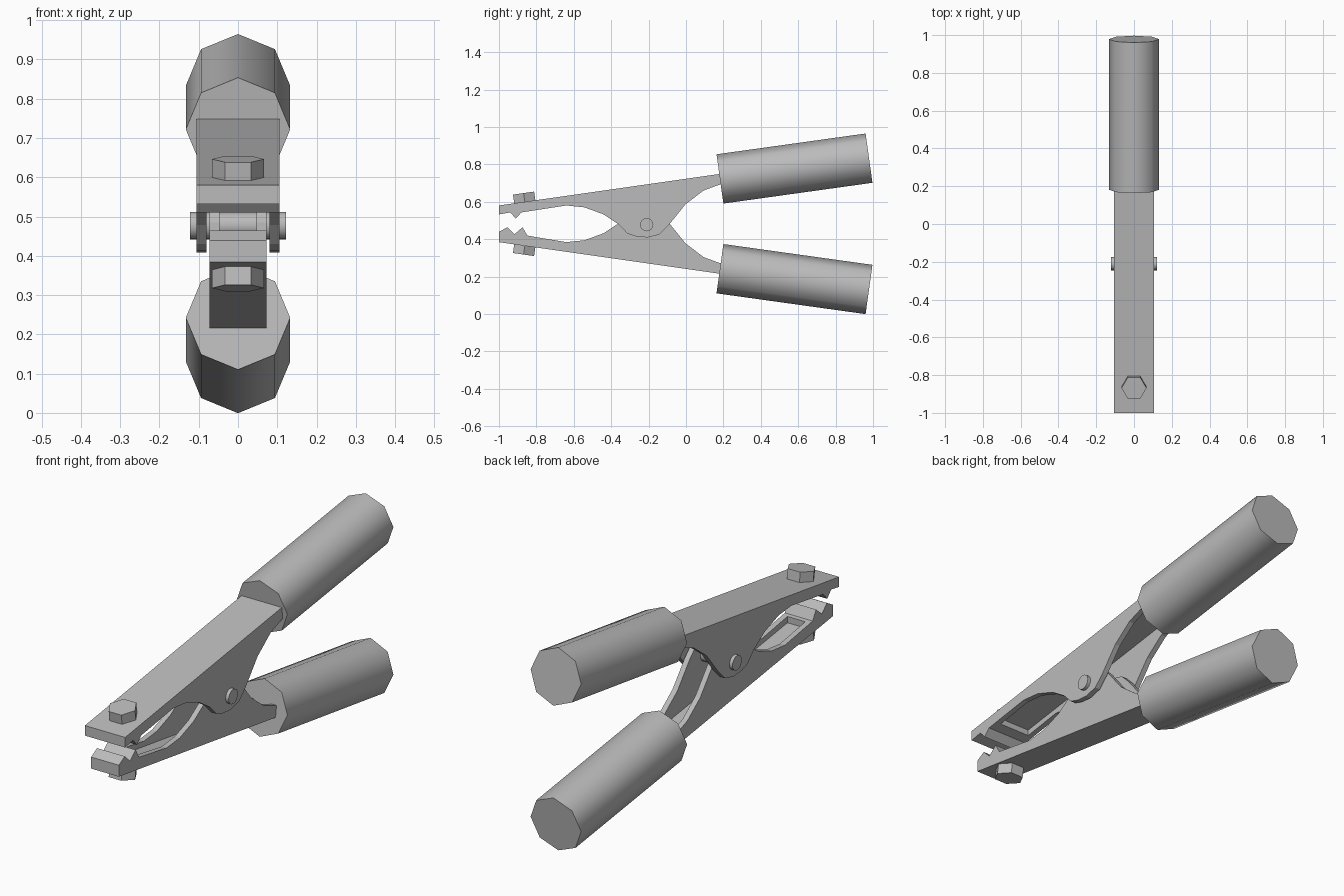
import bpy, bmesh, math
from mathutils import Matrix, Vector

cube = bpy.data.objects.get("Cube")
if cube:
    bpy.data.objects.remove(cube, do_unlink=True)

MID = 0.482                      # height of the mirror plane between the jaws
TILT = math.atan2(0.17, 1.19)    # slope of the jaw backs
PLATE = 0.026                    # sheet thickness

steel = bpy.data.materials.new("grey steel")
steel.use_nodes = True
GREY = (0.5, 0.5, 0.5, 1)
steel.diffuse_color = GREY
steel.node_tree.nodes["Principled BSDF"].inputs["Base Color"].default_value = GREY


def finish(name, bm, smooth=None):
    """Turn a bmesh into an object with the steel material."""
    bmesh.ops.recalc_face_normals(bm, faces=bm.faces)
    mesh = bpy.data.meshes.new(name)
    bm.to_mesh(mesh)
    bm.free()
    mesh.materials.append(steel)
    obj = bpy.data.objects.new(name, mesh)
    bpy.context.collection.objects.link(obj)
    if smooth:
        select(obj)
        bpy.ops.object.shade_smooth_by_angle(angle=math.radians(smooth))
    return obj


def select(obj):
    bpy.ops.object.select_all(action='DESELECT')
    obj.select_set(True)
    bpy.context.view_layer.objects.active = obj


def flip(z, side):
    return MID + side * (z - MID)


def prism(name, profile, half, side):
    """Side profile (y, z) extruded from -half to +half in x."""
    bm = bmesh.new()
    face = bm.faces.new([bm.verts.new((-half, y, flip(z, side))) for y, z in profile])
    new = bmesh.ops.extrude_face_region(bm, geom=[face])["geom"]
    bmesh.ops.translate(bm, vec=(2 * half, 0, 0),
                        verts=[v for v in new if isinstance(v, bmesh.types.BMVert)])
    return finish(name, bm)


def cylinder(name, start, end, radius, sides, turn=0.0, smooth=None):
    start, end = Vector(start), Vector(end)
    axis = end - start
    rot = axis.to_track_quat('Z', 'Y').to_matrix().to_4x4()
    bm = bmesh.new()
    bmesh.ops.create_cone(bm, cap_ends=True, segments=sides, radius1=radius,
                          radius2=radius, depth=axis.length,
                          matrix=Matrix.Translation((start + end) / 2) @ rot
                          @ Matrix.Rotation(turn, 4, 'Z'))
    return finish(name, bm, smooth)


def back(y):
    """Height of the jaw back at y."""
    return 0.58 + (y + 1) * math.tan(TILT)


# Profiles, all drawn for the upper jaw
one_tooth = [(-1, 0.532), (-0.94, 0.543), (-0.91, 0.51), (-0.88, 0.543)]
two_teeth = [(-1, 0.525), (-0.955, 0.50), (-0.917, 0.538), (-0.874, 0.50), (-0.848, 0.545)]
belly = [(-0.64, 0.58), (-0.543, 0.57), (-0.44, 0.532), (-0.36, 0.479), (-0.313, 0.43),
         (-0.265, 0.414), (-0.206, 0.409), (-0.142, 0.425), (-0.094, 0.473),
         (-0.003, 0.586), (0.094, 0.66), (0.184, 0.693), (0.23, 0.70)]
ridge = [(0.23, back(0.23)), (-1, back(-1))]
hollow = [(-0.83, 0.3), (-0.83, back(-0.83) - PLATE), (0.4, back(0.4) - PLATE), (0.4, 0.3)]

for label, side, half, teeth in (("upper", 1, 0.106, one_tooth),
                                 ("lower", -1, 0.073, two_teeth)):
    # Channel-shaped jaw with a solid toothed tip
    jaw = prism(label + "_jaw", teeth + belly + ridge, half, side)
    cutter = prism("cutter", hollow, half - PLATE, side)
    mod = jaw.modifiers.new("hollow", 'BOOLEAN')
    mod.operation, mod.object, mod.solver = 'DIFFERENCE', cutter, 'EXACT'
    select(jaw)
    bpy.ops.object.modifier_apply(modifier=mod.name)
    bpy.data.objects.remove(cutter, do_unlink=True)

    # Eight-sided grip
    cylinder(label + "_handle", (0, 0.1815, flip(0.722, side)),
             (0, 0.9785, flip(0.833, side)), 0.133, 8, smooth=50)

    # Hexagonal bolt head standing square on the jaw back
    y = -0.862
    foot = Vector((0, y, flip(back(y), side)))
    normal = Vector((0, -math.sin(TILT), side * math.cos(TILT)))
    cylinder(label + "_bolt", foot - normal * 0.01, foot + normal * 0.047,
             0.066, 6, turn=math.pi / 6 + math.pi / 3)

# Hinge pin through both jaws
cylinder("hinge_pin", (-0.122, -0.21, 0.477), (0.122, -0.21, 0.477), 0.035, 16, smooth=50)
